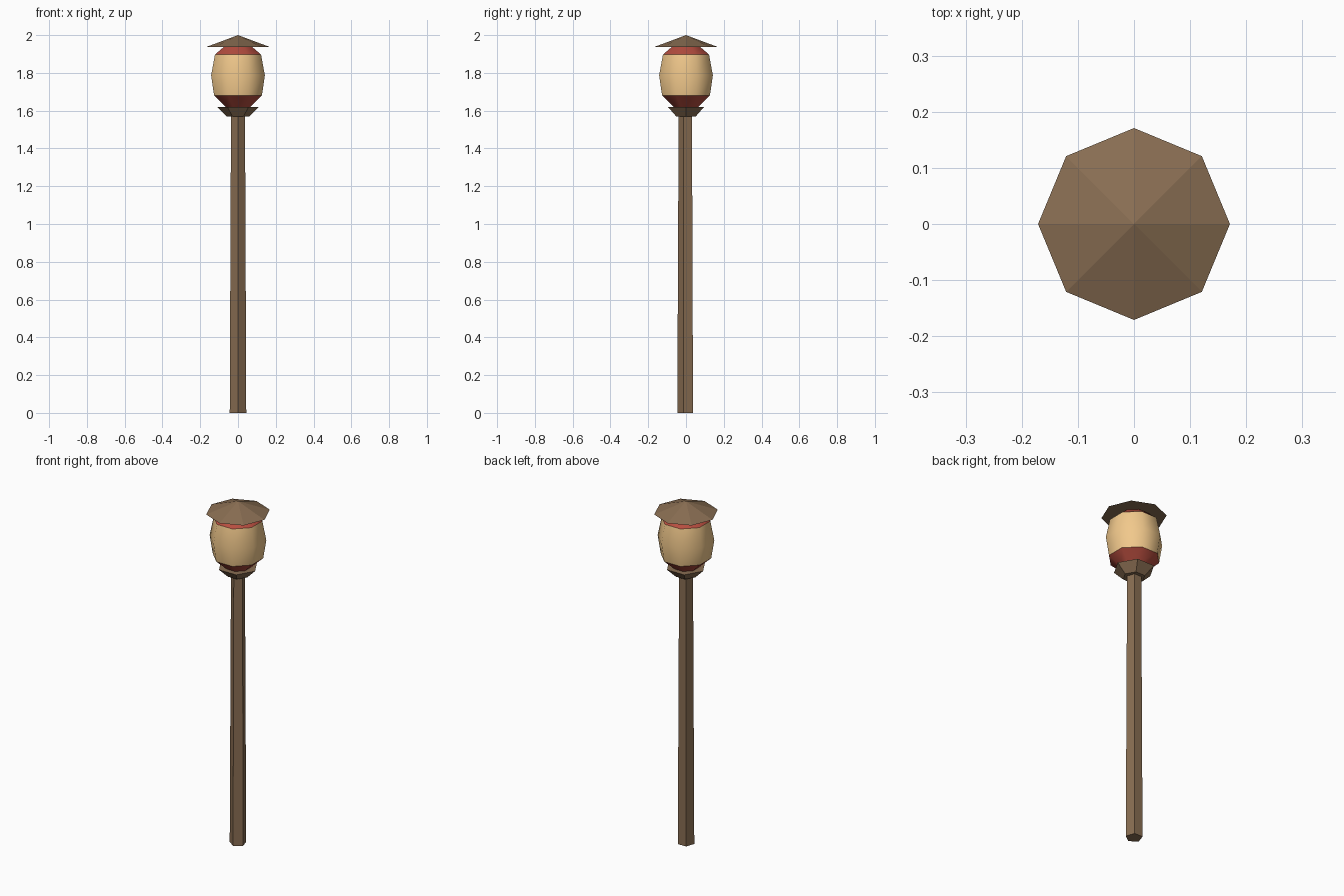
import bpy, bmesh
from math import cos, sin, radians, tau

if "Cube" in bpy.data.objects:
    bpy.data.objects.remove(bpy.data.objects["Cube"])


def material(name, rgb):
    m = bpy.data.materials.new(name)
    m.diffuse_color = (*rgb, 1)
    m.use_nodes = True
    m.node_tree.nodes["Principled BSDF"].inputs["Base Color"].default_value = m.diffuse_color
    return m


WOOD = material("wood", (0.25, 0.155, 0.085))
PAPER = material("paper", (0.88, 0.58, 0.26))
RED = material("red_trim", (0.47, 0.075, 0.05))


def lathe(name, profile, sides, start, mat, smooth=False, caps=True):
    """Stack regular polygon rings (radius, z); radius 0 makes a tip."""
    bm = bmesh.new()
    rings = []
    for r, z in profile:
        n = sides if r > 0 else 1
        angles = [radians(start) + tau * i / sides for i in range(n)]
        rings.append([bm.verts.new((r * cos(a), r * sin(a), z)) for a in angles])
    for low, high in zip(rings, rings[1:]):
        for i in range(sides):
            j = (i + 1) % sides
            if len(high) == 1:
                bm.faces.new((low[i], low[j], high[0]))
            else:
                bm.faces.new((low[i], low[j], high[j], high[i]))
    if caps:
        bm.faces.new(rings[0][::-1])
        if len(rings[-1]) > 1:
            bm.faces.new(rings[-1])
    for f in bm.faces:
        f.smooth = smooth
    mesh = bpy.data.meshes.new(name)
    bm.to_mesh(mesh)
    bm.free()
    mesh.materials.append(mat)
    ob = bpy.data.objects.new(name, mesh)
    bpy.context.collection.objects.link(ob)
    return ob


# Tapered five-sided post and six-sided cup
lathe("post", [(0.046, 0), (0.039, 1.58)], 5, -90, WOOD)
lathe("cup", [(0.06, 1.57), (0.111, 1.62)], 6, 0, WOOD)

# Lantern: paper barrel with a red band at each end
lathe("lower_band", [(0.070, 1.62), (0.137, 1.68)], 8, 22.5, RED, True, False)
lathe("lantern_body", [(0.137, 1.68), (0.154, 1.787), (0.132, 1.897)],
      8, 22.5, PAPER, True, False)
lathe("upper_band", [(0.132, 1.897), (0.082, 1.937)], 8, 22.5, RED, True, False)

# Shallow eight-sided roof
lathe("roof", [(0.171, 1.936), (0, 2.0)], 8, 0, WOOD)
